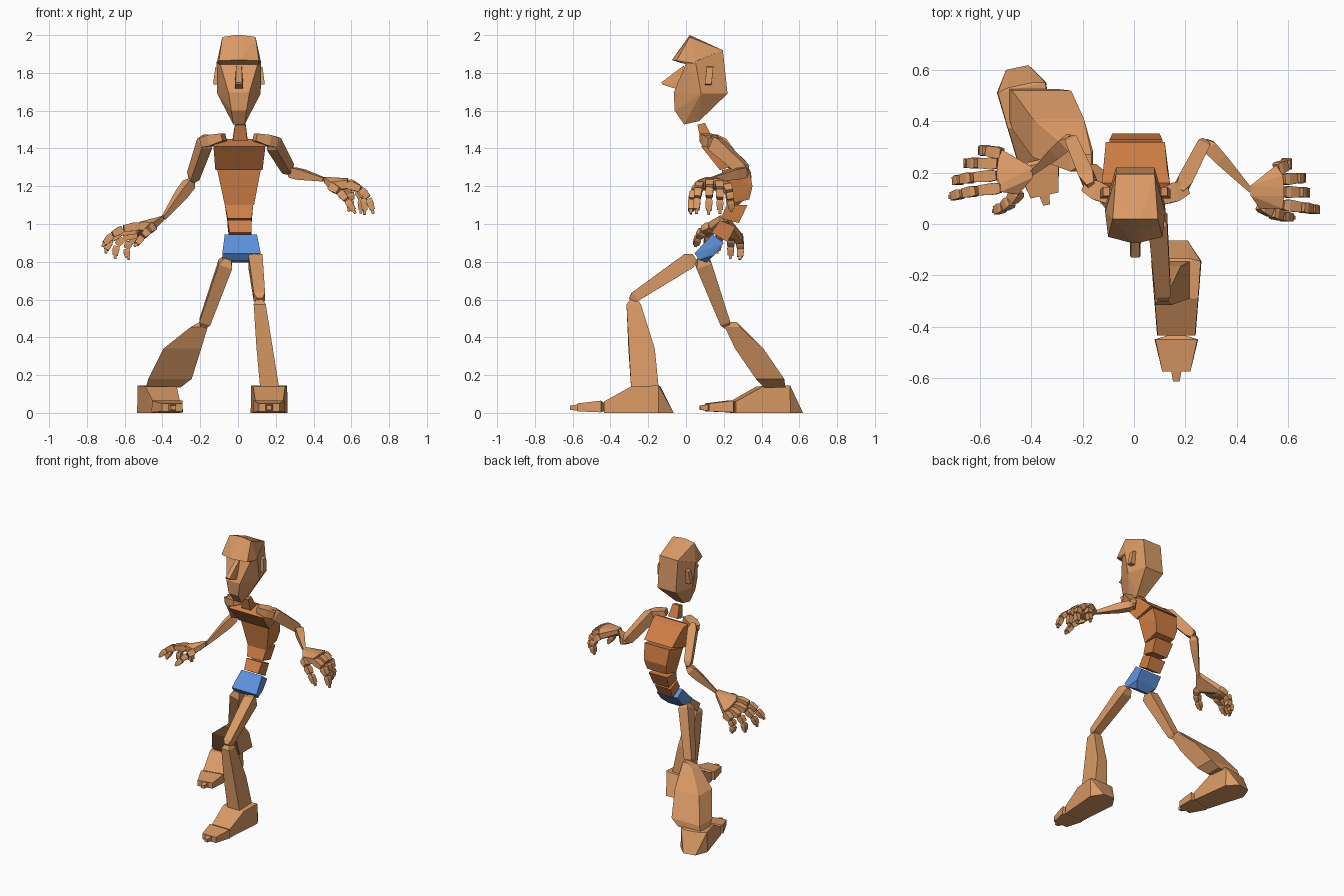
import bpy, bmesh
from math import sin, cos
from mathutils import Vector


def material(name, rgb):
    m = bpy.data.materials.new(name)
    m.diffuse_color = (*rgb, 1)
    return m


TAN = material("tan", (0.70, 0.32, 0.13))
ORANGE = material("orange", (0.62, 0.21, 0.06))
BLUE = material("blue", (0.11, 0.29, 0.72))


def hull(name, pts, mat=TAN):
    """Faceted block wrapped around a few points."""
    bm = bmesh.new()
    for p in pts:
        bm.verts.new(p)
    res = bmesh.ops.convex_hull(bm, input=bm.verts[:])
    junk = {g for g in res["geom_interior"] + res["geom_unused"]
            if isinstance(g, bmesh.types.BMVert)}
    bmesh.ops.delete(bm, geom=list(junk), context='VERTS')
    bmesh.ops.dissolve_limit(bm, angle_limit=0.03, verts=bm.verts[:], edges=bm.edges[:])
    bmesh.ops.recalc_face_normals(bm, faces=bm.faces[:])
    me = bpy.data.meshes.new(name)
    bm.to_mesh(me)
    bm.free()
    me.materials.append(mat)
    ob = bpy.data.objects.new(name, me)
    bpy.context.collection.objects.link(ob)
    return ob


def slab(name, profile, mat=TAN):
    """Side profile of (y, z, x_min, x_max) rows."""
    return hull(name, [(x, y, z) for y, z, *xs in profile for x in xs], mat)


def sym(rows, cx=0.005):
    return [(y, z, cx - w, cx + w) for y, z, w in rows]


def stack(name, levels):
    """Rectangles (x, y, z, half_x, half_y) stacked upwards."""
    return hull(name, [(x + i * hx, y + j * hy, z) for x, y, z, hx, hy in levels
                       for i in (-1, 1) for j in (-1, 1)])


def limb(name, a, b, sections, ref=(0, 0, 1), mat=TAN):
    """Four-sided bone from a to b; sections are (t, width, depth)."""
    a, b = Vector(a), Vector(b)
    d = (b - a).normalized()
    u = d.cross(Vector(ref)).normalized()
    v = d.cross(u)
    return hull(name, [a.lerp(b, t) + u * (i * w / 2) + v * (j * e / 2)
                       for t, w, e in sections for i in (-1, 1) for j in (-1, 1)], mat)


# head: skull with jaw, overhanging brow cap, nose and ears
slab("skull", sym([(0.195, 1.92, 0.075), (0.22, 1.69, 0.075), (0.08, 1.69, 0.115),
                   (0.05, 1.86, 0.118), (0.0, 1.85, 0.10), (-0.065, 1.695, 0.055),
                   (-0.06, 1.60, 0.04), (-0.01, 1.527, 0.03), (0.07, 1.545, 0.03)]))
slab("brow_cap", sym([(0.02, 1.99, 0.088), (0.02, 2.0, 0.02), (-0.05, 1.865, 0.106),
                      (-0.075, 1.868, 0.01), (0.0, 1.845, 0.105), (0.05, 1.85, 0.118),
                      (0.195, 1.92, 0.075), (0.19, 1.88, 0.075)]))
slab("nose", sym([(-0.01, 1.84, 0.014), (-0.13, 1.75, 0.017), (-0.125, 1.738, 0.02),
                  (-0.05, 1.715, 0.022), (-0.03, 1.75, 0.022)]))
for s, side in ((-1, "left"), (1, "right")):
    hull(side + "_ear", [(0.005 + s * x, y, z) for x, y, z in
                         [(0.10, 0.10, 1.735), (0.10, 0.135, 1.735), (0.10, 0.145, 1.835),
                          (0.10, 0.11, 1.835), (0.137, 0.10, 1.74), (0.137, 0.135, 1.74),
                          (0.125, 0.145, 1.83), (0.125, 0.11, 1.83)]])

# neck and spine blocks, bending backward at the ribs
slab("neck", [(0.06, 1.525, -0.015, 0.04), (0.10, 1.535, -0.015, 0.04),
              (0.14, 1.455, -0.028, 0.05), (0.08, 1.44, -0.028, 0.05)], ORANGE)
slab("chest", [(0.08, 1.41, -0.13, 0.145), (0.16, 1.45, -0.125, 0.14), (0.21, 1.435, -0.12, 0.13),
               (0.32, 1.33, -0.11, 0.12), (0.18, 1.285, -0.12, 0.13)], ORANGE)
slab("ribs", [(0.19, 1.285, -0.11, 0.12), (0.33, 1.315, -0.095, 0.11), (0.352, 1.20, -0.085, 0.10),
              (0.335, 1.13, -0.07, 0.085), (0.215, 1.10, -0.07, 0.085)], ORANGE)
slab("upper_waist", [(0.215, 1.10, -0.07, 0.08), (0.325, 1.10, -0.07, 0.08),
                     (0.28, 1.005, -0.055, 0.072), (0.185, 1.03, -0.055, 0.072)], ORANGE)
slab("lower_waist", [(0.18, 1.02, -0.055, 0.072), (0.262, 0.985, -0.055, 0.072),
                     (0.22, 0.905, -0.045, 0.07), (0.135, 0.955, -0.045, 0.07)], ORANGE)
slab("pelvis", [(0.14, 0.945, -0.07, 0.10), (0.20, 0.90, -0.07, 0.10),
                (0.11, 0.795, -0.03, 0.065), (0.15, 0.835, -0.07, 0.10),
                (0.045, 0.845, -0.083, 0.12), (0.07, 0.81, -0.08, 0.115)], BLUE)

# arms: collarbone, upper arm, forearm
ARMS = {
    "left": [(-0.075, 0.10, 1.46), (-0.19, 0.15, 1.43), (-0.165, 0.145, 1.46),
             (-0.245, 0.33, 1.23), (-0.395, 0.20, 1.03)],
    "right": [(0.09, 0.10, 1.46), (0.205, 0.14, 1.43), (0.175, 0.125, 1.45),
              (0.275, 0.32, 1.275), (0.455, 0.13, 1.235)],
}
for side, (c0, c1, shoulder, elbow, wrist) in ARMS.items():
    limb(side + "_collarbone", c0, c1, [(0, 0.06, 0.04), (0.6, 0.075, 0.06), (1, 0.05, 0.05)])
    limb(side + "_upper_arm", shoulder, elbow,
         [(0, 0.03, 0.04), (0.15, 0.06, 0.08), (0.9, 0.05, 0.065), (1, 0.025, 0.035)])
    limb(side + "_forearm", elbow, wrist,
         [(0, 0.03, 0.03), (0.1, 0.055, 0.055), (0.35, 0.05, 0.055), (1, 0.018, 0.02)])

# hands: (knuckle, bend, tip) for thumb, then index to little finger
HANDS = {
    "left": [((-0.45, 0.13, 0.985), (-0.48, 0.07, 0.97), (-0.545, 0.05, 0.885)),
             ((-0.52, 0.14, 0.99), (-0.65, 0.13, 0.99), (-0.715, 0.105, 0.885)),
             ((-0.535, 0.19, 0.97), (-0.68, 0.18, 0.97), (-0.70, 0.165, 0.85)),
             ((-0.53, 0.235, 0.95), (-0.66, 0.24, 0.94), (-0.65, 0.235, 0.82)),
             ((-0.515, 0.275, 0.935), (-0.62, 0.295, 0.91), (-0.58, 0.285, 0.815))],
    "right": [((0.49, 0.075, 1.20), (0.55, 0.025, 1.18), (0.62, 0.025, 1.06)),
              ((0.58, 0.075, 1.21), (0.69, 0.06, 1.20), (0.715, 0.055, 1.06)),
              ((0.585, 0.125, 1.22), (0.68, 0.125, 1.21), (0.67, 0.12, 1.055)),
              ((0.58, 0.175, 1.215), (0.67, 0.18, 1.19), (0.65, 0.18, 1.06)),
              ((0.555, 0.215, 1.20), (0.625, 0.24, 1.17), (0.585, 0.24, 1.07))],
}
FINGERS = ["thumb", "index_finger", "middle_finger", "ring_finger", "little_finger"]
for side, fingers in HANDS.items():
    wrist = Vector(ARMS[side][-1])
    pts = [wrist + Vector((0, i * 0.02, j * 0.015)) for i in (-1, 1) for j in (-1, 1)]
    pts += [Vector(f[0]) + Vector((0, i * 0.015, j * 0.022))
            for f in fingers for i in (-1, 1) for j in (-1, 1)]
    hull(side + "_palm", pts)
    for finger, row in zip(FINGERS, fingers):
        k, c, e = map(Vector, row)

        def bend(t):
            return k * (1 - t) ** 2 + c * (2 * t * (1 - t)) + e * t * t

        for n, (t0, t1, w) in enumerate([(0, 0.36, 0.046), (0.39, 0.66, 0.042), (0.69, 0.94, 0.037)]):
            limb(f"{side}_{finger}_{n + 1}", bend(t0), bend(t1),
                 [(0, w * 0.8, w * 0.8), (0.3, w, w), (1, w * 0.75, w * 0.85)], (0, 1, 0))
        limb(f"{side}_{finger}_tip", bend(0.93), bend(1.02),
             [(0, 0.018, 0.018), (1, 0.014, 0.014)], (0, 1, 0))

# thighs and flared shins
THIGH = [(0, 0.04, 0.04), (0.09, 0.085, 0.075), (0.93, 0.055, 0.06), (1, 0.025, 0.03)]
limb("right_thigh", (0.09, 0.045, 0.825), (0.115, -0.295, 0.598), THIGH, (1, 0, 0))
limb("left_thigh", (-0.055, 0.08, 0.82), (-0.185, 0.215, 0.455), THIGH, (1, 0, 0))
stack("right_shin", [(0.113, -0.275, 0.60, 0.018, 0.02), (0.115, -0.277, 0.575, 0.032, 0.038),
                     (0.14, -0.235, 0.34, 0.042, 0.07), (0.167, -0.218, 0.135, 0.05, 0.073)])
stack("left_shin", [(-0.185, 0.25, 0.48, 0.02, 0.02), (-0.205, 0.245, 0.455, 0.045, 0.04),
                    (-0.295, 0.335, 0.34, 0.10, 0.075), (-0.36, 0.445, 0.18, 0.115, 0.075),
                    (-0.395, 0.47, 0.135, 0.092, 0.057)])

# feet: wedge, toe block and small nub, drawn with the heel at the origin
FOOT = {
    "foot": [(0, 0, 0.045), (-0.08, 0, 0.098), (-0.37, 0, 0.075), (-0.37, 0.06, 0.073),
             (-0.225, 0.14, 0.085), (-0.08, 0.145, 0.095), (-0.07, 0.14, 0.05)],
    "toe": [(-0.365, 0.05, 0.02), (-0.365, 0.01, 0.02), (-0.385, 0.065, 0.082),
            (-0.385, 0.003, 0.085), (-0.51, 0.05, 0.055), (-0.51, 0.008, 0.055)],
    "toe_tip": [(-0.51, 0.045, 0.02), (-0.51, 0.012, 0.02), (-0.548, 0.038, 0.013),
                (-0.548, 0.016, 0.013)],
}
for side, hx, hy, a in (("right", 0.165, -0.065, 0.0), ("left", -0.455, 0.61, 0.21)):
    for part, rows in FOOT.items():
        hull(f"{side}_{part}", [(hx + x * cos(a) - y * sin(a), hy + x * sin(a) + y * cos(a), z)
                                for y, z, w in rows for x in (-w, w)])
